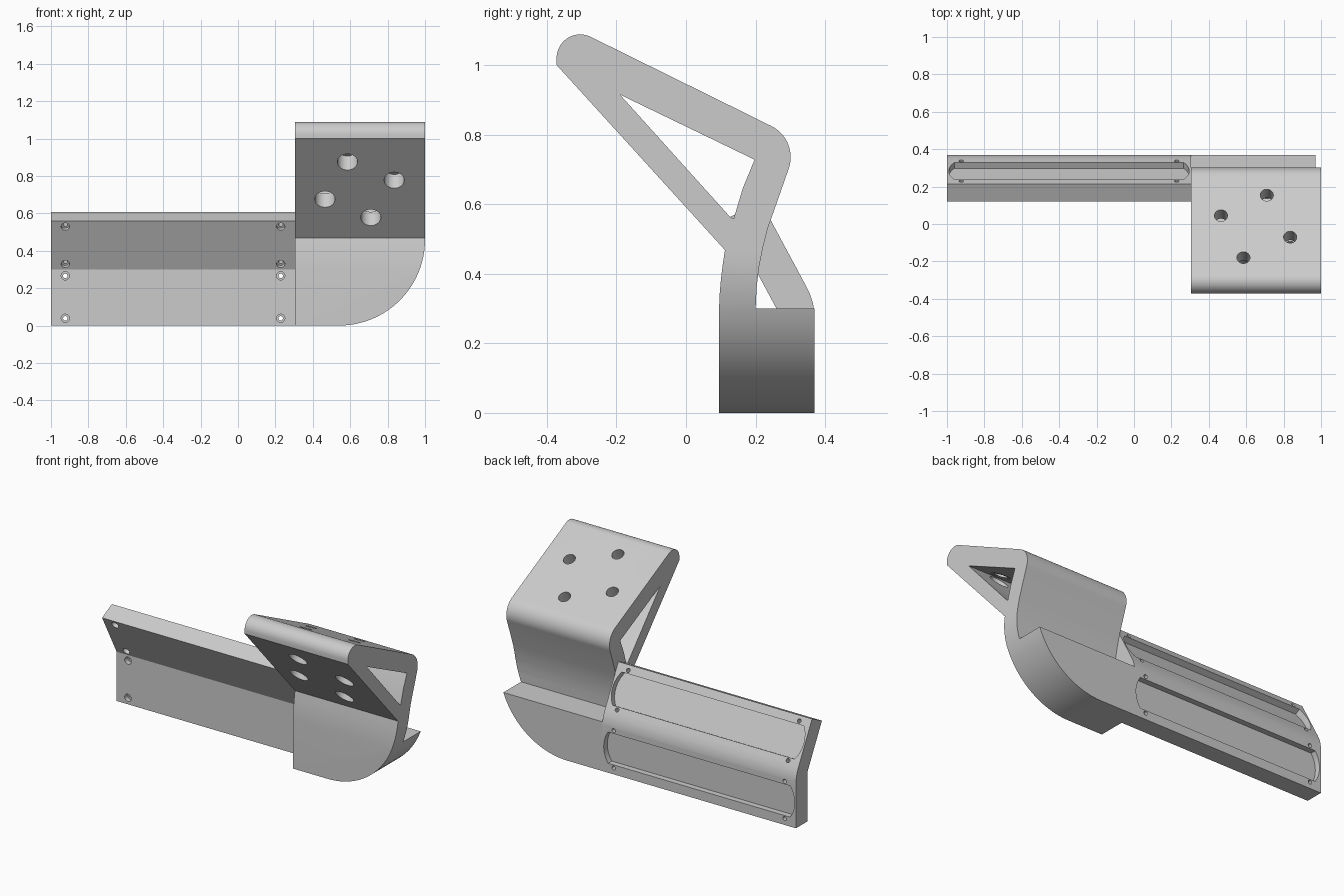
import bpy, bmesh
from math import sin, cos, radians, pi, asin, sqrt
from mathutils import Vector

cube = bpy.data.objects.get("Cube")
if cube:
    bpy.data.objects.remove(cube, do_unlink=True)

X, Y, Z = Vector((1, 0, 0)), Vector((0, 1, 0)), Vector((0, 0, 1))

grey = bpy.data.materials.new("plain_grey")
grey.use_nodes = True
tone = (0.6, 0.6, 0.6, 1)
grey.diffuse_color = tone
grey.node_tree.nodes["Principled BSDF"].inputs["Base Color"].default_value = tone


def arc(cx, cy, r, start, end, n=16):
    """Points on an arc, angles in degrees."""
    angles = [radians(start + (end - start) * i / n) for i in range(n + 1)]
    return [(cx + r * cos(a), cy + r * sin(a)) for a in angles]


def prism(name, outline, origin, u, v, w, low, high):
    """Extrude a flat outline, given along u and v, from low to high along w."""
    bm = bmesh.new()
    ends = [[bm.verts.new(origin + u * a + v * b + w * c) for a, b in outline]
            for c in (low, high)]
    bm.faces.new(ends[0])
    bm.faces.new(ends[1])
    count = len(outline)
    for i in range(count):
        j = (i + 1) % count
        bm.faces.new((ends[0][i], ends[0][j], ends[1][j], ends[1][i]))
    bmesh.ops.recalc_face_normals(bm, faces=bm.faces)
    mesh = bpy.data.meshes.new(name)
    bm.to_mesh(mesh)
    bm.free()
    mesh.materials.append(grey)
    obj = bpy.data.objects.new(name, mesh)
    bpy.context.collection.objects.link(obj)
    return obj


def activate(obj):
    bpy.ops.object.select_all(action='DESELECT')
    obj.select_set(True)
    bpy.context.view_layer.objects.active = obj


def carve(obj, cutter, operation='DIFFERENCE'):
    """Apply a boolean and throw the cutter away."""
    mod = obj.modifiers.new("carve", 'BOOLEAN')
    mod.operation, mod.solver, mod.object = operation, 'EXACT', cutter
    activate(obj)
    bpy.ops.object.modifier_apply(modifier=mod.name)
    bpy.data.objects.remove(cutter, do_unlink=True)


def drill(obj, centre, u, v, w, radius, low, high):
    ring = arc(0, 0, radius, 0, 360, 32)[:-1]
    carve(obj, prism("drill", ring, centre, u, v, w, low, high))


O = Vector((0, 0, 0))
SPLIT = 0.305

# Bracket: block, curved neck and sloping wedge in one side profile
profile = [(0.095, 0), (0.095, 0.30), (0.097, 0.345), (0.101, 0.39), (0.106, 0.43),
           (0.112, 0.468), (-0.372, 1.0)]
profile += arc(-0.304, 1.02, 0.068, 180, 64)
profile += arc(0.201, 0.735, 0.1, 64, -22)
profile += [(0.235, 0.53), (0.221, 0.475), (0.21, 0.42), (0.203, 0.36), (0.20, 0.30),
            (0.37, 0.30), (0.37, 0)]
bracket = prism("bracket", profile, O, Y, Z, X, SPLIT, 1.0)

# Triangular opening through the wedge
opening = [(-0.19, 0.915), (0.197, 0.728), (0.163, 0.645), (0.137, 0.558), (0.127, 0.563)]
carve(bracket, prism("opening", opening, O, Y, Z, X, 0.2, 1.1))

# Rounded lower outer corner
corner = [(0.2, -0.1), (0.54, -0.1)] + arc(0.54, 0.46, 0.46, -90, 0, 32)
corner += [(1.0, 1.2), (0.2, 1.2)]
corner = [(a, max(b, 0)) for a, b in corner if (a, b) != (0.54, -0.1)]
carve(bracket, prism("corner", corner, O, X, Z, Y, -0.6, 0.6), 'INTERSECT')

# Four mounting holes, with wider access holes through the lower arm
slope = Vector((0, cos(radians(-26)), sin(radians(-26))))
normal = Vector((0, sin(radians(26)), cos(radians(26))))
for x, y in ((0.465, 0.045), (0.71, 0.155), (0.835, -0.07), (0.585, -0.18)):
    top = Vector((x, y, 1.08 - 0.4877 * (y + 0.274)))
    drill(bracket, top, X, slope, normal, 0.035, -0.13, 0.1)
    drill(bracket, top, X, slope, normal, 0.054, -0.6, -0.109)

# Bent plate beside the bracket
bent = [(0.26, 0), (0.26, 0.30), (0.12, 0.56), (0.215, 0.607), (0.345, 0.365),
        (0.357, 0.34), (0.365, 0.315), (0.37, 0.285), (0.37, 0)]
plate = prism("bent_plate", bent, O, Y, Z, X, -1.0, SPLIT)

# Shallow long recess with bowed ends and four stepped screw holes per panel
middle = (SPLIT - 1.0) / 2
half_height, half_length, bow = 0.095, 0.643, 0.03
r = (half_height ** 2 + bow ** 2) / (2 * bow)
sweep = asin(half_height / r) * 180 / pi
recess = arc(half_length - r, 0, r, -sweep, sweep, 12)
recess += arc(r - half_length, 0, r, 180 - sweep, 180 + sweep, 12)
tilt = Vector((0, -0.476, 0.879)).normalized()
panels = ((Vector((middle, 0.37, 0.1525)), Z),
          (Vector((middle, 0.283, 0.479)), tilt))
for centre, up in panels:
    out = up.cross(X)
    carve(plate, prism("recess", recess, centre, X, up, out, -0.035, 0.05))
    for sx in (-1, 1):
        for sz in (-1, 1):
            spot = centre + X * 0.576 * sx + up * 0.1135 * sz
            drill(plate, spot, X, up, out, 0.012, -0.14, 0.04)
            drill(plate, spot, X, up, out, 0.022, -0.15, -0.08)

# Smooth the curves, keep the edges crisp
for obj in (bracket, plate):
    activate(obj)
    bpy.ops.object.shade_smooth_by_angle(angle=radians(25))
